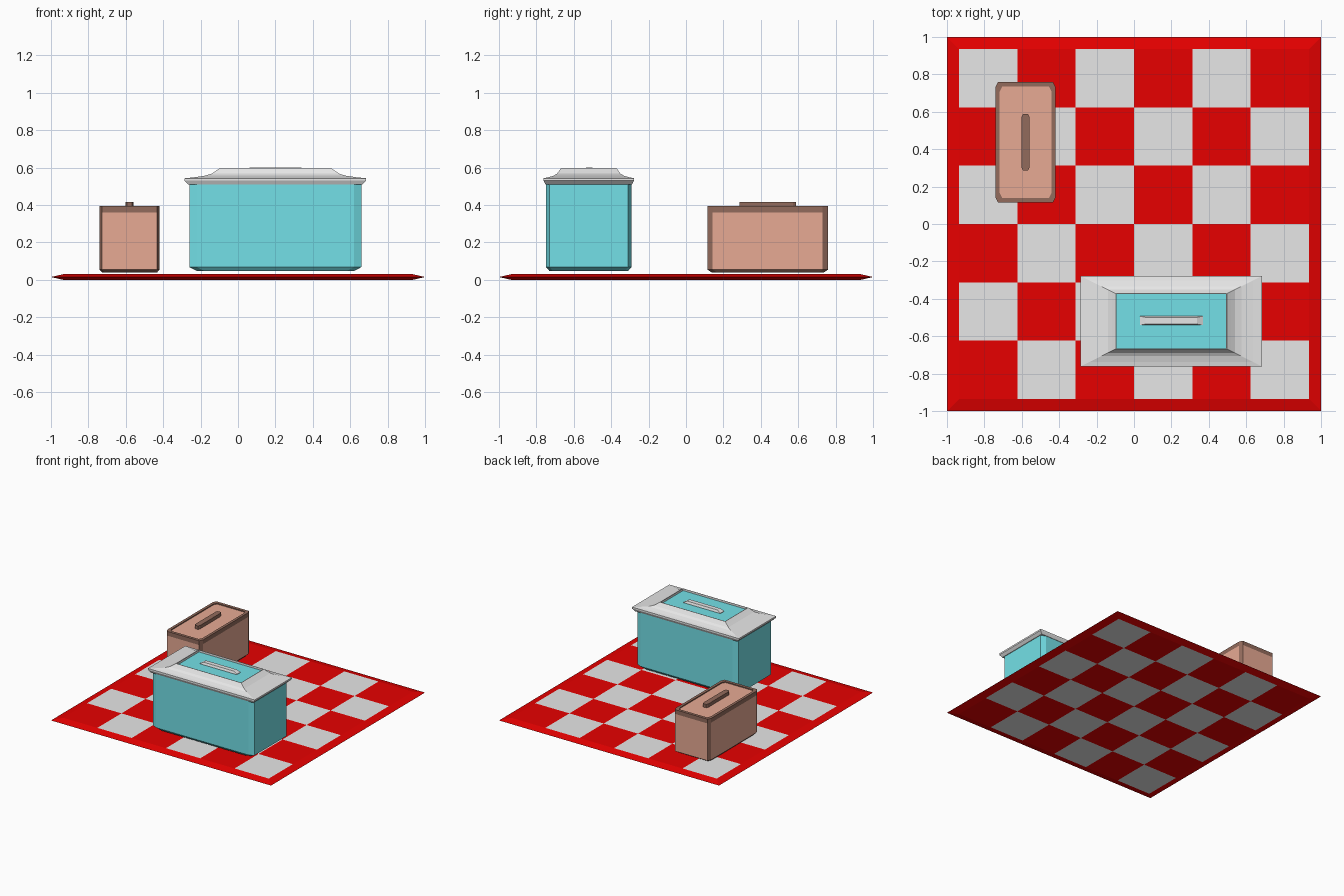
import bpy, bmesh

if "Cube" in bpy.data.objects:
    bpy.data.objects.remove(bpy.data.objects["Cube"], do_unlink=True)


def material(name, rgb):
    m = bpy.data.materials.new(name)
    m.use_nodes = True
    m.diffuse_color = (*rgb, 1)
    m.node_tree.nodes["Principled BSDF"].inputs["Base Color"].default_value = (*rgb, 1)
    return m


red = material("red cloth", (0.8, 0, 0))
white = material("white", (0.8, 0.8, 0.8))
teal = material("teal", (0.175, 0.755, 0.81))
tan = material("tan", (0.8, 0.4, 0.295))
brown = material("brown trim", (0.29, 0.147, 0.107))


def finish(name, bm, mats):
    bmesh.ops.recalc_face_normals(bm, faces=bm.faces)
    mesh = bpy.data.meshes.new(name)
    bm.to_mesh(mesh)
    bm.free()
    for m in mats:
        mesh.materials.append(m)
    obj = bpy.data.objects.new(name, mesh)
    bpy.context.collection.objects.link(obj)
    return obj


def ring(bm, center, hx, hy, z, cx, cy):
    """Rectangle outline at height z, with corners cut by cx and cy."""
    pts = []
    for sx, sy in ((1, 1), (-1, 1), (-1, -1), (1, -1)):
        pair = [(sx * hx, sy * (hy - cy)), (sx * (hx - cx), sy * hy)]
        if cx == 0:
            pair = pair[:1]
        elif sx * sy < 0:
            pair.reverse()
        pts += pair
    return [bm.verts.new((center[0] + x, center[1] + y, z)) for x, y in pts]


def loft(name, center, half, rings, mats, bands=None, cut=(0, 0), cut_mat=0, cap_mat=0):
    """Skin rings of (x inset, y inset, z); bands gives a material per band."""
    bm = bmesh.new()
    loops = [ring(bm, center, half[0] - ix, half[1] - iy, z, *cut) for ix, iy, z in rings]
    n = len(loops[0])
    for k, (a, b) in enumerate(zip(loops, loops[1:])):
        for i in range(n):
            j = (i + 1) % n
            face = bm.faces.new((a[i], a[j], b[j], b[i]))
            corner = n == 8 and i % 2 == 0
            face.material_index = cut_mat if corner else (bands[k] if bands else 0)
    bm.faces.new(loops[0])
    bm.faces.new(loops[-1]).material_index = cap_mat
    return finish(name, bm, mats)


# Checked cloth with a thin tapered edge; the checks swap on the underside
INNER, CELLS = 0.935, 6
steps = [-1] + [-INNER + 2 * INNER * i / CELLS for i in range(CELLS + 1)] + [1]
bm = bmesh.new()
for level, parity in ((0.03, 1), (0, 0)):
    grid = [[bm.verts.new((x, y, 0.015 if max(abs(x), abs(y)) == 1 else level))
             for y in steps] for x in steps]
    for i in range(CELLS + 2):
        for j in range(CELLS + 2):
            f = bm.faces.new((grid[i][j], grid[i + 1][j], grid[i + 1][j + 1], grid[i][j + 1]))
            inside = 0 < i <= CELLS and 0 < j <= CELLS
            f.material_index = int(inside and (i + j) % 2 == parity)
            # Mitre the tapered corners
            if i in (0, CELLS + 1) and j in (0, CELLS + 1):
                order = sorted(f.verts, key=lambda v: abs(v.co.x) + abs(v.co.y))
                bmesh.utils.face_split(f, order[0], order[-1])
bmesh.ops.remove_doubles(bm, verts=bm.verts, dist=0.0001)
finish("picnic_cloth", bm, [red, white])

# Teal cooler body with cut corners
COOLER = (0.2, -0.52)
loft("cooler_body", COOLER, (0.46, 0.228),
     [(0.04, 0.018, 0.047), (0, 0, 0.068), (0, 0, 0.515)], [teal], cut=(0.04, 0.018))

# Flared lid: y insets are half the x insets, top panel is sunk
lid_profile = [(0.02, 0.51), (0, 0.53), (0, 0.543), (0.05, 0.548), (0.11, 0.557),
               (0.145, 0.568), (0.167, 0.583), (0.188, 0.598), (0.192, 0.598), (0.192, 0.581)]
loft("cooler_lid", COOLER, (0.485, 0.242), [(t, t / 2, z) for t, z in lid_profile],
     [white, teal], cap_mat=1)
loft("cooler_handle", (0.2, -0.517), (0.168, 0.024),
     [(0, 0, 0.578), (0, 0, 0.585), (0.03, 0.006, 0.6)], [white])

# Tan basket with brown edges and a raised rim
BASKET = (-0.58, 0.437)
loft("basket", BASKET, (0.161, 0.322),
     [(0.015, 0.025, 0.038), (0, 0, 0.054), (0, 0, 0.36), (0, 0, 0.395),
      (0.022, 0.024, 0.395), (0.022, 0.024, 0.387)],
     [tan, brown], bands=[1, 0, 1, 1, 1], cut=(0.014, 0.028), cut_mat=1)
loft("basket_handle", BASKET, (0.022, 0.15),
     [(0, 0, 0.385), (0, 0, 0.415)], [brown], cut=(0.008, 0.016))
